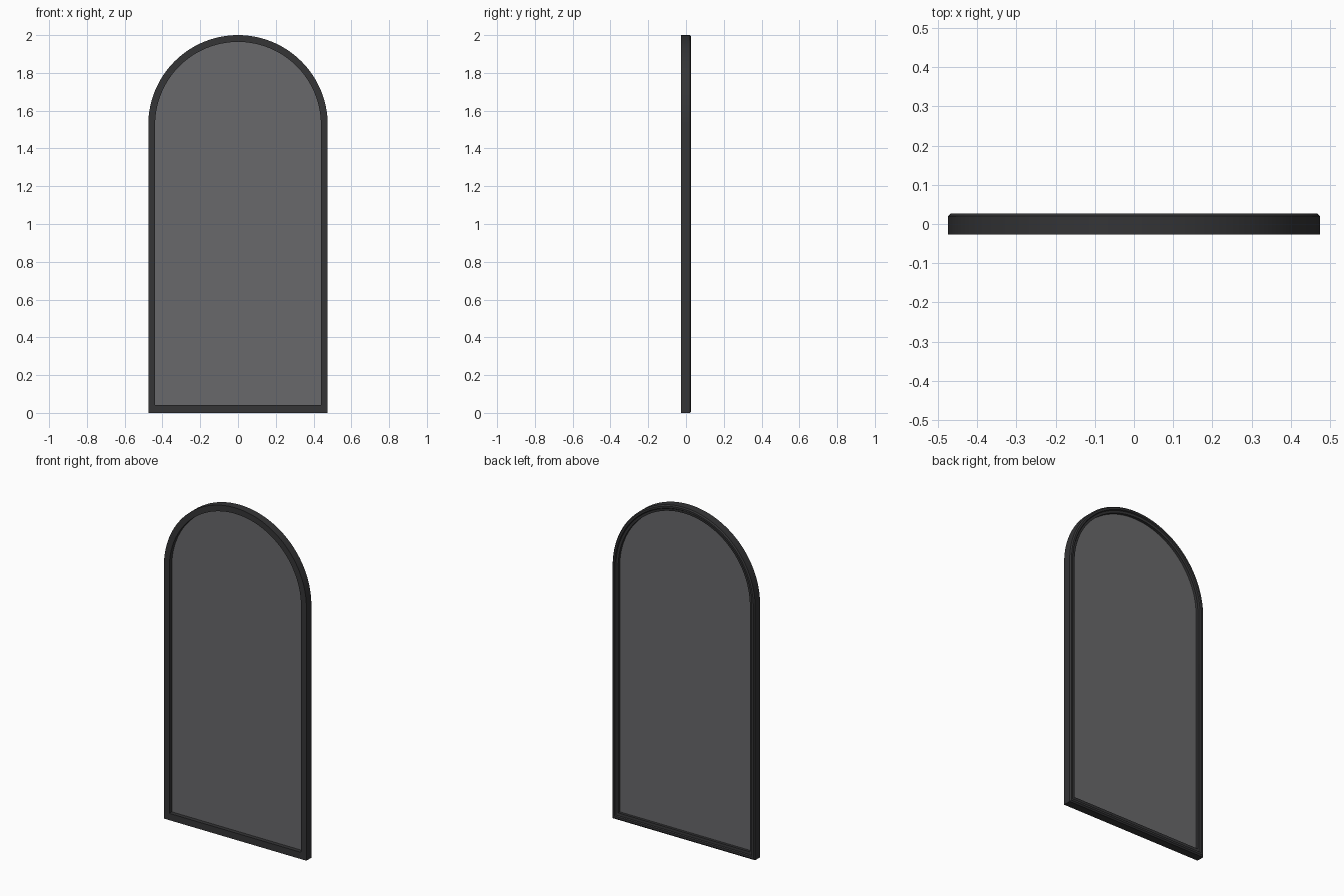
import bpy, bmesh, math

if "Cube" in bpy.data.objects:
    bpy.data.objects.remove(bpy.data.objects["Cube"])

R, SPRING, SEG = 0.475, 1.525, 64


def outline(d):
    """Arched outline inset by d, as (x, z) points; the sill is slightly wider."""
    r, z0 = R - d, d * 1.14
    arc = [(r * math.cos(math.pi * i / SEG), SPRING + r * math.sin(math.pi * i / SEG))
           for i in range(SEG + 1)]
    return [(-r, z0), (r, z0)] + arc


def material(name, rgba):
    m = bpy.data.materials.new(name)
    m.diffuse_color = rgba
    m.use_nodes = True
    m.node_tree.nodes["Principled BSDF"].inputs["Base Color"].default_value = m.diffuse_color
    return m


def sweep(name, profile, mat, closed=True):
    """Carry an (inset, y) profile round the arch."""
    bm = bmesh.new()
    rings = [[bm.verts.new((x, y, z)) for x, z in outline(d)] for d, y in profile]
    n = len(rings[0])
    for k in range(len(rings) if closed else len(rings) - 1):
        a, b = rings[k], rings[(k + 1) % len(rings)]
        for i in range(n):
            j = (i + 1) % n
            bm.faces.new((a[i], a[j], b[j], b[i]))
    if not closed:
        bm.faces.new(rings[0])
        bm.faces.new(rings[-1])
    bmesh.ops.recalc_face_normals(bm, faces=bm.faces)
    me = bpy.data.meshes.new(name)
    bm.to_mesh(me)
    bm.free()
    ob = bpy.data.objects.new(name, me)
    bpy.context.collection.objects.link(ob)
    me.materials.append(mat)
    bpy.context.view_layer.objects.active = ob
    ob.select_set(True)
    bpy.ops.object.shade_smooth_by_angle(angle=math.radians(30))
    ob.select_set(False)
    return ob


dark = material("dark_metal", (0.035, 0.035, 0.037, 1))
clear = material("tinted_glass", (0.14, 0.14, 0.145, 0.6))

# Frame: plain front, chamfered and stepped back
sweep("arched_frame", [(0, -0.027), (0, 0.02), (0.007, 0.027), (0.018, 0.027),
                       (0.022, 0.021), (0.036, 0.019), (0.036, -0.027)], dark)

# Glass pane, tucked into the frame
sweep("glass_pane", [(0.034, -0.003), (0.034, 0.003)], clear, closed=False)
